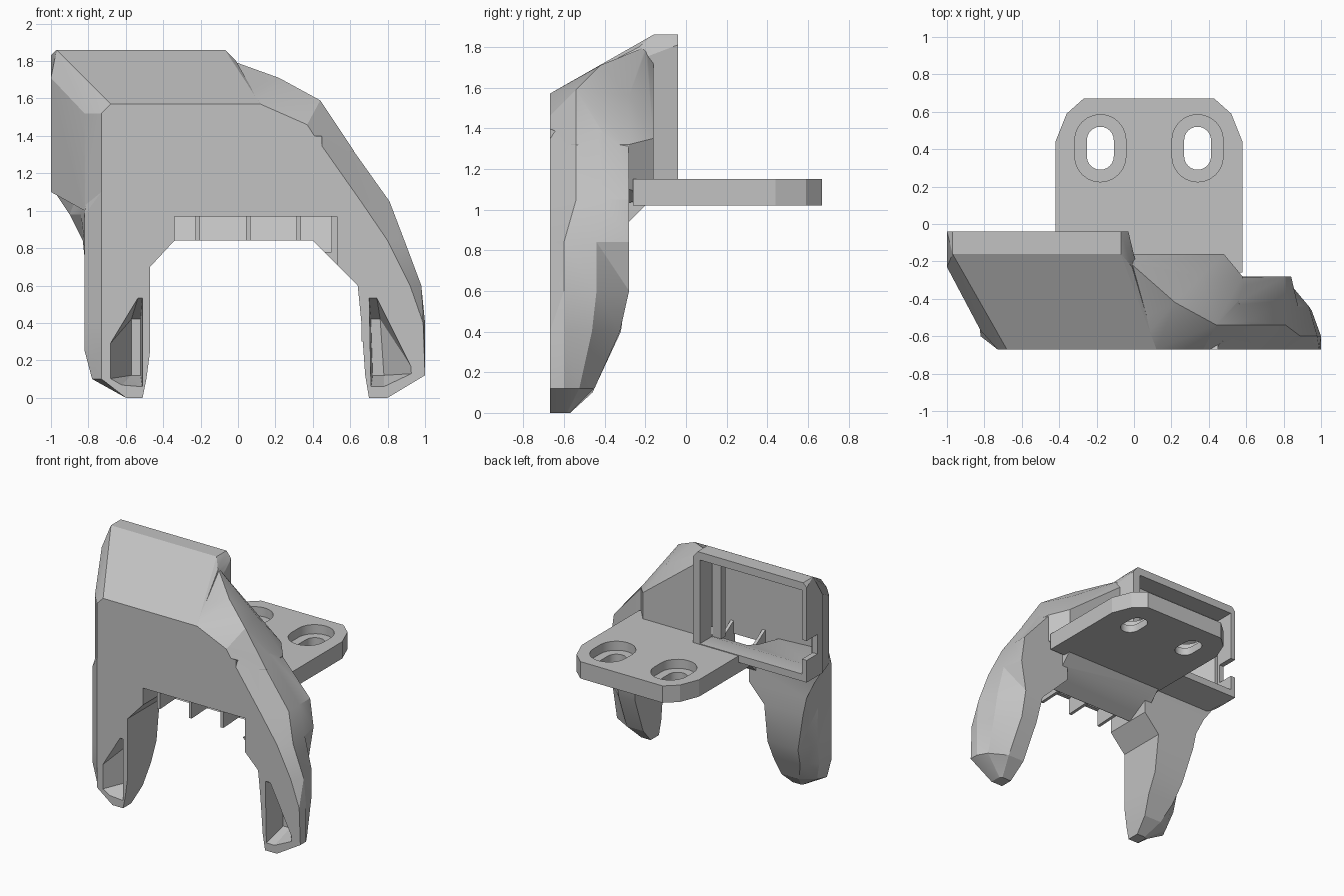
import bpy, bmesh, math

if "Cube" in bpy.data.objects:
    bpy.data.objects.remove(bpy.data.objects["Cube"])

grey = bpy.data.materials.new("plain grey")
grey.diffuse_color = (0.54, 0.54, 0.54, 1)
grey.use_nodes = True
grey.node_tree.nodes["Principled BSDF"].inputs["Base Color"].default_value = grey.diffuse_color
F = -0.67  # front face plane


def make(name, bm):
    bmesh.ops.recalc_face_normals(bm, faces=bm.faces)
    me = bpy.data.meshes.new(name)
    bm.to_mesh(me)
    bm.free()
    ob = bpy.data.objects.new(name, me)
    bpy.context.collection.objects.link(ob)
    me.materials.append(grey)
    return ob


def hull(name, pts):
    """Faceted convex block around a few corner points."""
    bm = bmesh.new()
    for p in pts:
        bm.verts.new(p)
    bmesh.ops.convex_hull(bm, input=bm.verts)
    bmesh.ops.delete(bm, geom=[v for v in bm.verts if not v.link_faces], context='VERTS')
    bmesh.ops.dissolve_limit(bm, angle_limit=0.01, verts=bm.verts, edges=bm.edges)
    return make(name, bm)


def at(y, *xz):
    return [(x, y, z) for x, z in xz]


def box(x0, x1, y0, y1, z0, z1):
    return [(x, y, z) for x in (x0, x1) for y in (y0, y1) for z in (z0, z1)]


def strip(x0, x1, *yz):
    return [(x, y, z) for y, z in yz for x in (x0, x1)]


def prism(name, outline, z0, z1):
    return hull(name, [(x, y, z) for x, y in outline for z in (z0, z1)])


def leg(levels):
    """Six-sided sections: z, inner x, front x, outer x, back x, back y."""
    bm = bmesh.new()
    rings = []
    for z, xi, xf, xo, xb, yb in levels:
        ym = -.54 if z > 1 else -.6
        rings.append([bm.verts.new(p) for p in (
            (xi, F, z), (xf, F, z), (xo, ym, z), (xo + .25 * (xb - xo), (ym + yb) / 2, z),
            (xb, yb, z), (xi, yb, z))])
    for a, b in zip(rings, rings[1:]):
        for i in range(6):
            j = (i + 1) % 6
            bm.faces.new((a[i], a[j], b[j], b[i]))
    bm.faces.new(rings[0])
    bm.faces.new(rings[-1])
    bmesh.ops.triangulate(bm, faces=bm.faces)
    return make("leg", bm)


def combine(target, other, op):
    m = target.modifiers.new("join", 'BOOLEAN')
    m.operation, m.object, m.solver = op, other, 'EXACT'
    m.use_self = True
    bpy.context.view_layer.objects.active = target
    bpy.ops.object.modifier_apply(modifier=m.name)
    bpy.data.objects.remove(other)


# Intake duct block with slanted roof and left side
body = hull("fan_shroud",
            at(F, (-.73, 1), (-.73, 1.52), (-.68, 1.57), (.12, 1.57), (.12, 1))
            + at(-.57, (-.82, 1), (-.82, 1.52))
            + at(-.23, (-1, 1.1), (-1, 1.71), (-.01, 1.8))
            + at(-.16, (-.97, 1.86), (-.07, 1.86))
            + at(-.04, (-1, 1.1), (-1, 1.83), (-.97, 1.86), (-.07, 1.86), (-.03, 1.81), (-.03, 1.1)))

# Shoulder beside the duct
combine(body, hull("shoulder",
        at(F, (0, .95), (0, 1.57), (.12, 1.57), (.37, 1.46), (.46, 1.32), (.46, .95))
        + at(-.54, (.44, 1.59), (.62, 1.32)) + at(-.42, (.22, 1.71)) + at(-.2, (-.03, 1.8))
        + at(-.16, (-.03, 1.74), (-.03, 1.06), (.48, 1.06), (.48, 1.35))
        + at(-.28, (.36, 1.56), (.58, 1.32), (.58, 1.1))), 'UNION')

# Middle bridge
combine(body, hull("bridge", strip(-.4, .45, (F, .84), (-.45, .84), (-.28, .94), (-.2, 1.02),
                                   (-.2, 1.15), (F, 1.4))), 'UNION')

# Right and left legs
combine(body, leg([(1.38, .39, .425, .575, .52, -.285), (1.05, .40, .657, .81, .81, -.28),
                   (.84, .40, .80, .89, .84, -.28), (.6, .64, .92, .98, .80, -.28),
                   (.4, .66, .99, 1, .8, -.325), (.12, .68, 1, 1, .82, -.45),
                   (0, .70, .80, .80, .78, -.57)]), 'UNION')
combine(body, leg([(1.1, -.34, -.73, -.81, -.98, -.26), (.98, -.34, -.73, -.82, -.9, -.28),
                   (.84, -.34, -.73, -.82, -.83, -.28), (.7, -.47, -.73, -.82, -.8, -.28),
                   (.4, -.47, -.73, -.82, -.73, -.32), (.25, -.47, -.73, -.82, -.7, -.39),
                   (.1, -.49, -.73, -.78, -.64, -.46), (0, -.51, -.6, -.6, -.58, -.57)]), 'UNION')

# Mounting plate
cx = .08
edge = [(.5, -.26), (.5, .44), (.44, .59), (.35, .67)]
combine(body, prism("plate", [(cx + s * x, y) for s in (-1, 1) for x, y in edge], 1.02, 1.15), 'UNION')

cuts = [
    # Duct throat and the chamber in front of it
    box(-.96, -.09, -.19, .1, 1.155, 1.8),
    at(-.18, (-.94, 1.155), (-.94, 1.72), (-.09, 1.155), (-.09, 1.77))
    + at(-.64, (-.7, 1.05), (-.7, 1.5), (.1, 1.53), (.3, 1.42), (.3, 1)),
    # Sloping passage down to the slot under the face
    strip(-.34, .5, (-.64, 1.2), (-.64, .78), (-.5, .78), (-.48, .88), (-.24, 1.155), (-.3, 1.2)),
    [p for y in (-.8, -.6)
     for p in at(y, (-.34, .97), (.53, .97), (.53, .67), (.4, .78), (-.34, .78))],
    # Notch in the duct side wall
    box(-1.1, -.9, -.17, .1, 1.27, 1.42),
    # Left and right nozzle mouths
    at(-.7, (-.53, .55), (-.7, .27), (-.7, .1), (-.63, .06), (-.51, .05), (-.51, .55))
    + at(-.48, (-.52, .42), (-.57, .42), (-.57, .12), (-.52, .12)),
    at(-.7, (.7, .55), (.74, .55), (.95, .13), (.78, .05), (.71, .05))
    + at(-.48, (.71, .42), (.76, .42), (.78, .12), (.72, .12)),
]
for pts in cuts:
    combine(body, hull("cutter", pts), 'DIFFERENCE')


# Two recessed slots in the plate
def stadium(x, y0, y1, r, n=12):
    return [(x + s * r * math.cos(math.pi * i / n), c + s * r * math.sin(math.pi * i / n))
            for c, s in ((y1 - r, 1), (y0 + r, -1)) for i in range(n + 1)]


for x in (cx - .26, cx + .26):
    combine(body, prism("recess", stadium(x, .225, .585, .137), 1.08, 1.3), 'DIFFERENCE')
    combine(body, prism("slot", stadium(x, .29, .52, .072), .9, 1.3), 'DIFFERENCE')

# Guide fins in the front slot
for i in range(3):
    x = -.215 + .27 * i
    hull("guide_fin_%d" % (i + 1),
         strip(x - .012, x + .012, (-.66, .84), (-.66, 1.08), (-.42, .93), (-.46, .85)))

# Rib inside the duct, and inner lips of the nozzle mouths
hull("duct_rib", box(-.16, -.085, -.25, -.2, 1.15, 1.77))
hull("left_nozzle_lip", box(-.51, -.47, -.665, -.62, .3, .55))
hull("right_nozzle_lip", box(.66, .70, -.665, -.62, .3, .55))

bpy.context.view_layer.objects.active = body
body.select_set(True)
bpy.ops.object.shade_smooth_by_angle(angle=math.radians(20))
